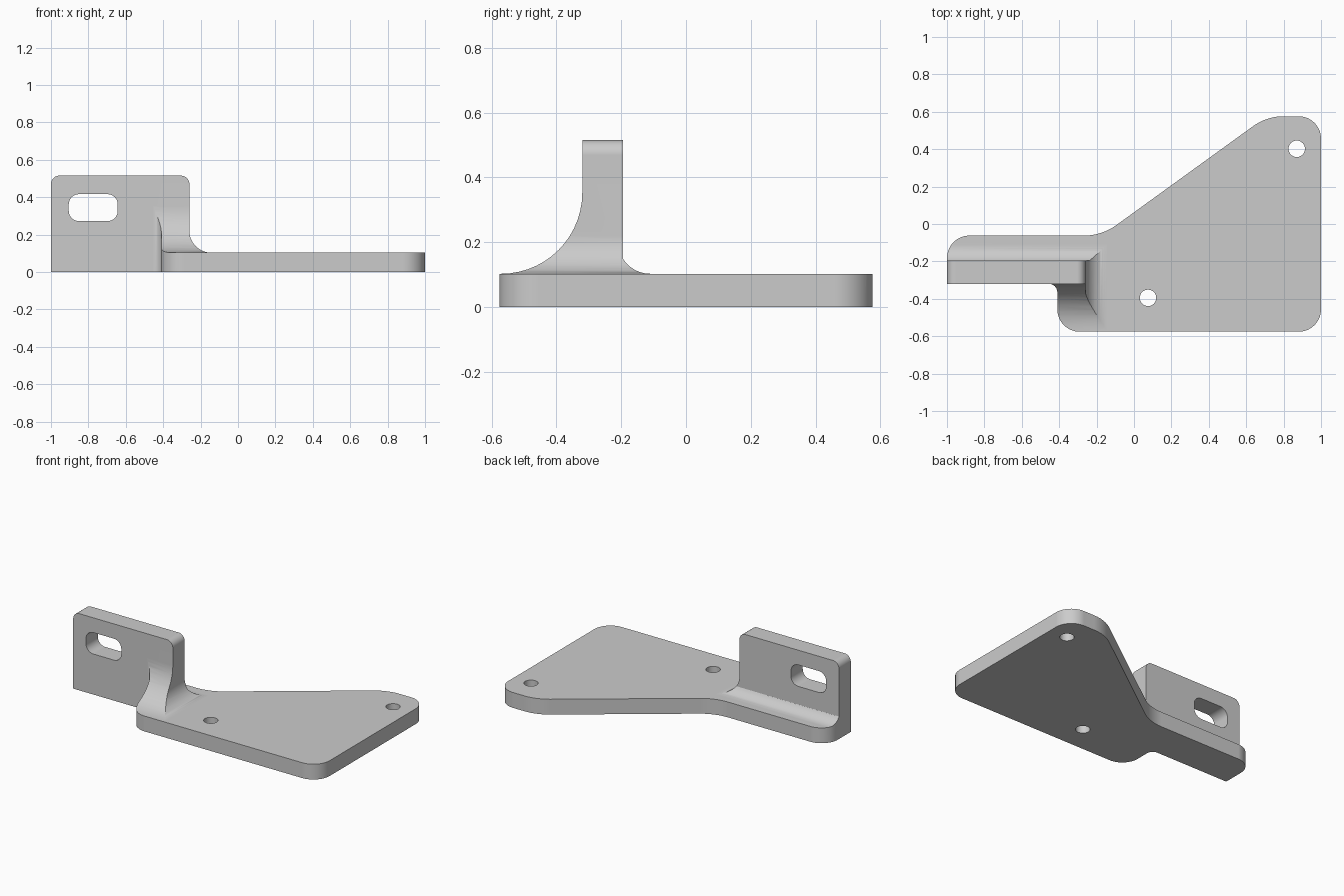
import bpy, bmesh, math
from mathutils import Vector

cube = bpy.data.objects.get("Cube")
if cube:
    bpy.data.objects.remove(cube, do_unlink=True)

PLATE_TOP = 0.103
WALL_FRONT, WALL_BACK, WALL_END = -0.32, -0.195, -0.26
HALF_DEPTH = 0.576


def arc(cx, cy, r, start, end, n=12):
    """Points on a circular arc, angles in radians."""
    return [(cx + r * math.cos(start + (end - start) * i / n),
             cy + r * math.sin(start + (end - start) * i / n)) for i in range(n + 1)]


def rounded(corners, n=14):
    """Closed profile; a corner given as (a, b, radius) is rounded."""
    out = []
    for i, c in enumerate(corners):
        p = Vector(c[:2])
        if len(c) == 2:
            out.append(tuple(p))
            continue
        d1 = (Vector(corners[i - 1][:2]) - p).normalized()
        d2 = (Vector(corners[(i + 1) % len(corners)][:2]) - p).normalized()
        half = math.acos(max(-1, min(1, d1.dot(d2)))) / 2
        centre = p + (d1 + d2).normalized() * c[2] / math.sin(half)
        reach = c[2] / math.tan(half)
        v1, v2 = p + d1 * reach - centre, p + d2 * reach - centre
        sweep = math.pi - 2 * half
        for k in range(n + 1):
            t = k / n
            v = (v1 * math.sin((1 - t) * sweep) + v2 * math.sin(t * sweep)) / math.sin(sweep)
            out.append(tuple(centre + v))
    return out


def prism(name, profile, axis, low, high):
    """Extrude a closed profile along an axis."""
    place = {"x": lambda a, b, t: (t, a, b),
             "y": lambda a, b, t: (a, t, b),
             "z": lambda a, b, t: (a, b, t)}[axis]
    bm = bmesh.new()
    pts = [(round(a, 5), round(b, 5)) for a, b in profile]
    rings = [[bm.verts.new(place(a, b, t)) for a, b in pts] for t in (low, high)]
    for ring in rings:
        bm.faces.new(ring)
    count = len(pts)
    for i in range(count):
        j = (i + 1) % count
        bm.faces.new((rings[0][i], rings[0][j], rings[1][j], rings[1][i]))
    bmesh.ops.recalc_face_normals(bm, faces=bm.faces[:])
    mesh = bpy.data.meshes.new(name)
    bm.to_mesh(mesh)
    bm.free()
    obj = bpy.data.objects.new(name, mesh)
    bpy.context.collection.objects.link(obj)
    return obj


def activate(obj):
    bpy.ops.object.select_all(action="DESELECT")
    obj.select_set(True)
    bpy.context.view_layer.objects.active = obj


def combine(target, tool, operation):
    """Apply a boolean and discard the tool."""
    activate(target)
    mod = target.modifiers.new("shape", "BOOLEAN")
    mod.operation, mod.solver, mod.object = operation, "EXACT", tool
    bpy.ops.object.modifier_apply(modifier=mod.name)
    bpy.data.objects.remove(tool, do_unlink=True)


# Plan outline of the whole bracket
bracket = prism("mounting_bracket", rounded([
    (-1, WALL_FRONT), (-1, -0.062, 0.12), (-0.172, -0.062, 0.3),
    (0.71, HALF_DEPTH, 0.28), (1, HALF_DEPTH, 0.12), (1, -HALF_DEPTH, 0.12),
    (-0.41, -HALF_DEPTH, 0.12), (-0.41, WALL_FRONT, 0.045)]), "z", -0.1, 0.7)

# Side section: plate, upright wall, large front fillet and small back fillet
back_fillet = arc(-0.11, PLATE_TOP + 0.1, 0.1,
                  math.pi + math.acos(0.85), math.pi * 1.5)
section = rounded([(-0.8, 0), (-0.8, PLATE_TOP), (WALL_FRONT, PLATE_TOP, 0.25),
                   (WALL_FRONT, 0.8), (WALL_BACK, 0.8)])
section += back_fillet + [(0.8, PLATE_TOP), (0.8, 0)]
combine(bracket, prism("side_section", section, "x", -1.2, 1.3), "INTERSECT")

# Front section: rounded wall top and end fillet down to the plate
combine(bracket, prism("front_section", rounded([
    (-1, -0.2), (-1, 0.515, 0.045), (WALL_END, 0.515, 0.045),
    (WALL_END, PLATE_TOP, 0.117), (1.2, PLATE_TOP), (1.2, -0.2)]),
    "y", -0.9, 0.9), "INTERSECT")

# Slot through the wall
combine(bracket, prism("wall_slot", rounded([
    (-0.905, 0.272, 0.055), (-0.905, 0.416, 0.055),
    (-0.643, 0.416, 0.055), (-0.643, 0.272, 0.055)]), "y", -0.5, 0), "DIFFERENCE")

# Screw holes through the plate
for x, y in ((0.87, 0.402), (0.075, -0.395)):
    ring = arc(x, y, 0.044, 0, 2 * math.pi, 32)[:-1]
    combine(bracket, prism("screw_hole", ring, "z", -0.2, 0.3), "DIFFERENCE")

# Single grey finish
grey = bpy.data.materials.new("plain_grey")
grey.use_nodes = True
colour = (0.6, 0.6, 0.6, 1)
grey.diffuse_color = colour
grey.node_tree.nodes["Principled BSDF"].inputs["Base Color"].default_value = colour
bracket.data.materials.clear()
bracket.data.materials.append(grey)
for face in bracket.data.polygons:
    face.material_index = 0

# Smooth fillets with crisp edges
activate(bracket)
bpy.ops.object.shade_smooth_by_angle(angle=math.radians(25))
normals = bracket.modifiers.new("even_normals", "WEIGHTED_NORMAL")
normals.keep_sharp = True
